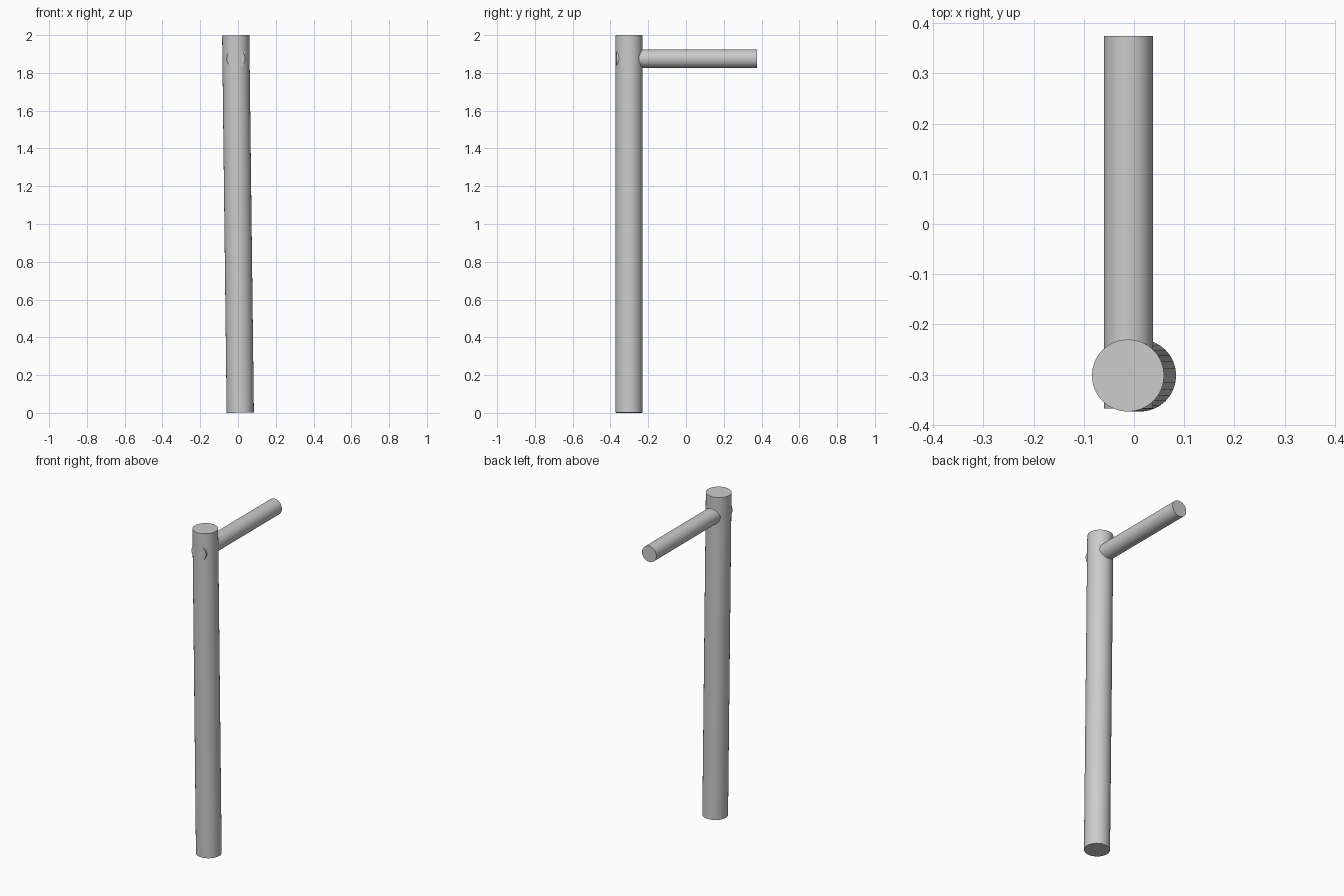
import bpy
import math
from mathutils import Vector

cube = bpy.data.objects.get("Cube")
if cube:
    bpy.data.objects.remove(cube, do_unlink=True)

# One plain grey for the whole model
grey = bpy.data.materials.new("plain_grey")
grey.use_nodes = True
colour = (0.6, 0.6, 0.6, 1.0)
grey.diffuse_color = colour
grey.node_tree.nodes["Principled BSDF"].inputs["Base Color"].default_value = colour


def rod(name, start, end, radius):
    """Smooth-sided cylinder with flat caps between two points."""
    start, end = Vector(start), Vector(end)
    axis = end - start
    bpy.ops.mesh.primitive_cylinder_add(
        vertices=32, radius=radius, depth=axis.length,
        location=(start + end) / 2,
        rotation=axis.to_track_quat("Z", "Y").to_euler())
    obj = bpy.context.object
    obj.name = name
    obj.data.materials.append(grey)
    bpy.ops.object.shade_smooth_by_angle(angle=math.radians(30))
    return obj


# Slightly leaning upright post
rod("post", (0.012, -0.302, 0.001), (-0.012, -0.302, 1.999), 0.072)

# Horizontal arm, passing through the post and just breaking its front
rod("arm", (-0.011, -0.368, 1.875), (-0.011, 0.375, 1.875), 0.049)
